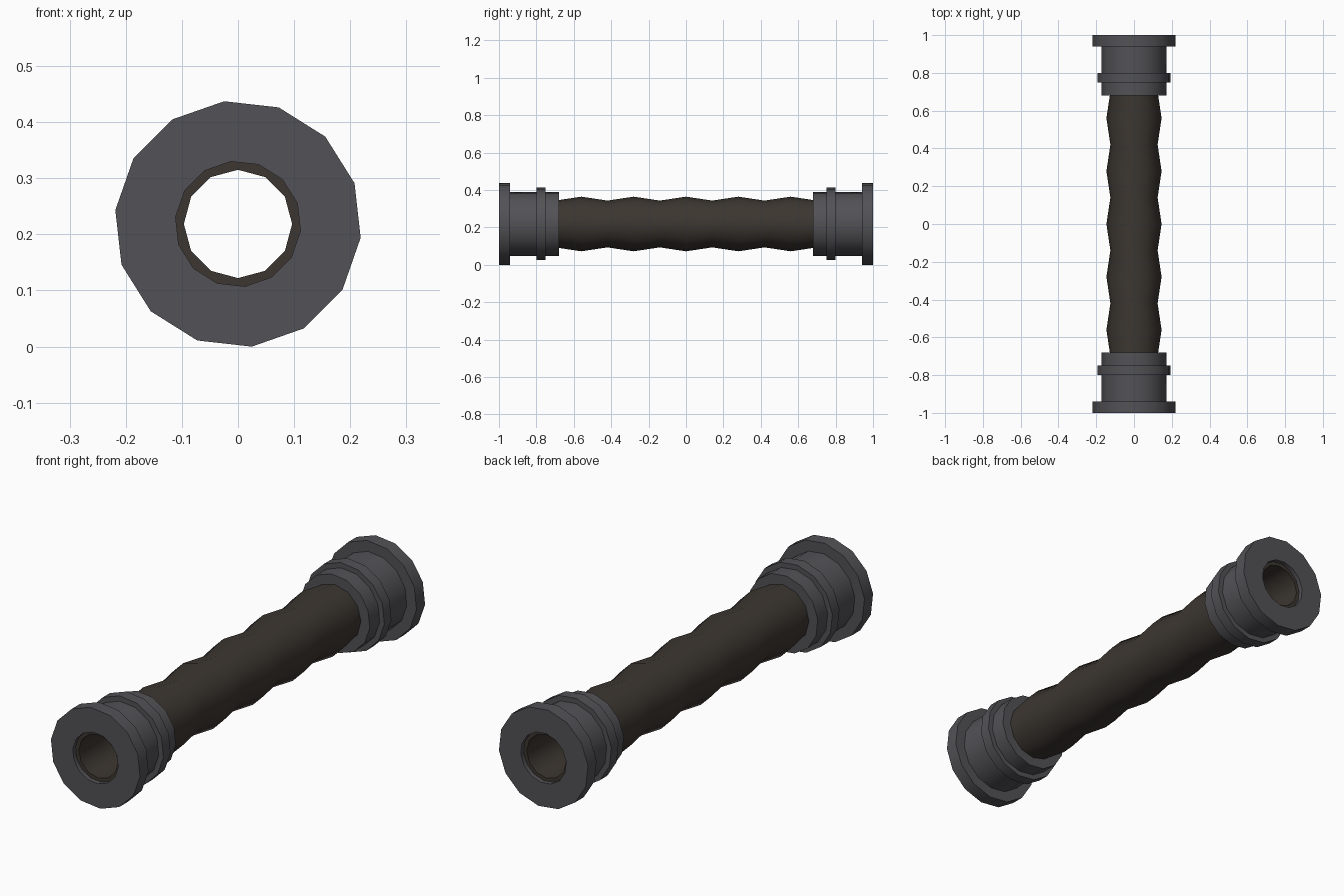
import bpy
import bmesh
from math import cos, sin, pi

if "Cube" in bpy.data.objects:
    bpy.data.objects.remove(bpy.data.objects["Cube"])

AXIS_Z = 0.2186  # height of the hose axis


def material(name, color):
    mat = bpy.data.materials.new(name)
    mat.diffuse_color = (*color, 1)
    mat.use_nodes = True
    mat.node_tree.nodes["Principled BSDF"].inputs["Base Color"].default_value = mat.diffuse_color
    return mat


def lathe(name, profile, sides, offset, mat):
    """Spin a closed (radius, y) profile around the Y axis."""
    bm = bmesh.new()
    rings = []
    for i in range(sides):
        a = offset + 2 * pi * i / sides
        rings.append([bm.verts.new((r * cos(a), y, AXIS_Z + r * sin(a)))
                      for r, y in profile])
    n = len(profile)
    for i in range(sides):
        here, there = rings[i], rings[(i + 1) % sides]
        for j in range(n):
            k = (j + 1) % n
            bm.faces.new((here[j], here[k], there[k], there[j]))
    bmesh.ops.recalc_face_normals(bm, faces=bm.faces)
    mesh = bpy.data.meshes.new(name)
    bm.to_mesh(mesh)
    bm.free()
    mesh.materials.append(mat)
    obj = bpy.data.objects.new(name, mesh)
    bpy.context.collection.objects.link(obj)
    bpy.ops.object.select_all(action='DESELECT')
    obj.select_set(True)
    bpy.context.view_layer.objects.active = obj
    bpy.ops.object.shade_smooth_by_angle(angle=0.7)
    return obj


metal = material("dark_metal", (0.085, 0.083, 0.092))
rubber = material("brown_rubber", (0.045, 0.037, 0.030))

# Corrugated hose: ridges every 0.28, straight bore
BORE, VALLEY, RIDGE = 0.0965, 0.125, 0.146
outer = [(RIDGE if i % 2 else VALLEY, -0.98 + 0.14 * i) for i in range(15)]
lathe("hose", outer + [(BORE, 0.98), (BORE, -0.98)], 12, 0, rubber)

# End fittings: collar, clamp band and flange, mirrored end to end
fitting = [(0.112, 0.68), (0.172, 0.68), (0.172, 0.75), (0.195, 0.75),
           (0.195, 0.80), (0.172, 0.80), (0.172, 0.94), (0.22, 0.94),
           (0.22, 1.0), (0.112, 1.0)]
for name, side in (("front_fitting", -1), ("back_fitting", 1)):
    lathe(name, [(r, side * y) for r, y in fitting], 14, -pi / 28, metal)
